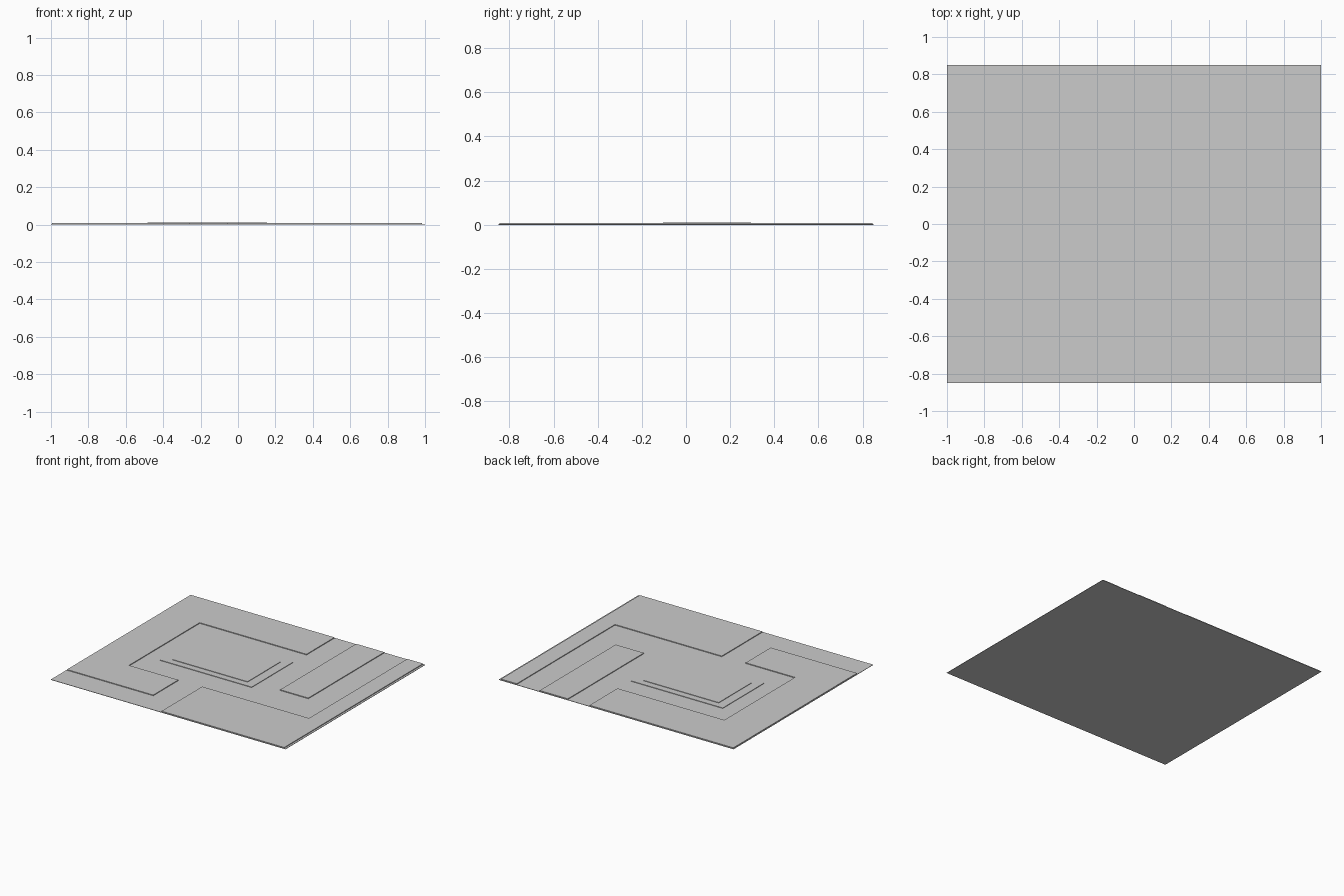
import bpy, bmesh

if "Cube" in bpy.data.objects:
    bpy.data.objects.remove(bpy.data.objects["Cube"])

BASE_TOP = 0.003
BLOCK_TOP = 0.009


def slab(name, outline, z0, z1):
    """Extrude a flat outline into a thin slab."""
    bm = bmesh.new()
    face = bm.faces.new([bm.verts.new((x, y, z0)) for x, y in outline])
    ext = bmesh.ops.extrude_face_region(bm, geom=[face], use_keep_orig=True)
    for v in ext["geom"]:
        if isinstance(v, bmesh.types.BMVert):
            v.co.z = z1
    bmesh.ops.recalc_face_normals(bm, faces=bm.faces)
    mesh = bpy.data.meshes.new(name)
    bm.to_mesh(mesh)
    bm.free()
    obj = bpy.data.objects.new(name, mesh)
    bpy.context.collection.objects.link(obj)
    return obj


def rect(x0, x1, y0, y1):
    return [(x0, y0), (x1, y0), (x1, y1), (x0, y1)]


# Ground plate
slab("ground_plate", rect(-1, 1, -0.85, 0.85), 0, BASE_TOP)

# Left and back raised area, wrapping round the path
slab("left_plateau", [(-0.995, -0.66), (-0.26, -0.66), (-0.26, -0.355),
                      (-0.68, -0.355), (-0.68, 0.505), (0.23, 0.505),
                      (0.23, 0.845), (-0.995, 0.845)], BASE_TOP, BLOCK_TOP)

# Front and right raised area
slab("right_plateau", [(-0.06, -0.845), (0.985, -0.845), (0.985, 0.845),
                       (0.85, 0.845), (0.85, -0.35), (-0.06, -0.35)],
     BASE_TOP, BLOCK_TOP)

# Strip between the two paths
slab("middle_strip", rect(0.415, 0.655, -0.08, 0.845), BASE_TOP, BLOCK_TOP)

# Central island in two steps
slab("island_lower_step", rect(-0.555, 0.225, -0.155, 0.345), BASE_TOP, 0.007)
slab("island_upper_step", rect(-0.485, 0.155, -0.105, 0.295), 0.007, 0.011)
